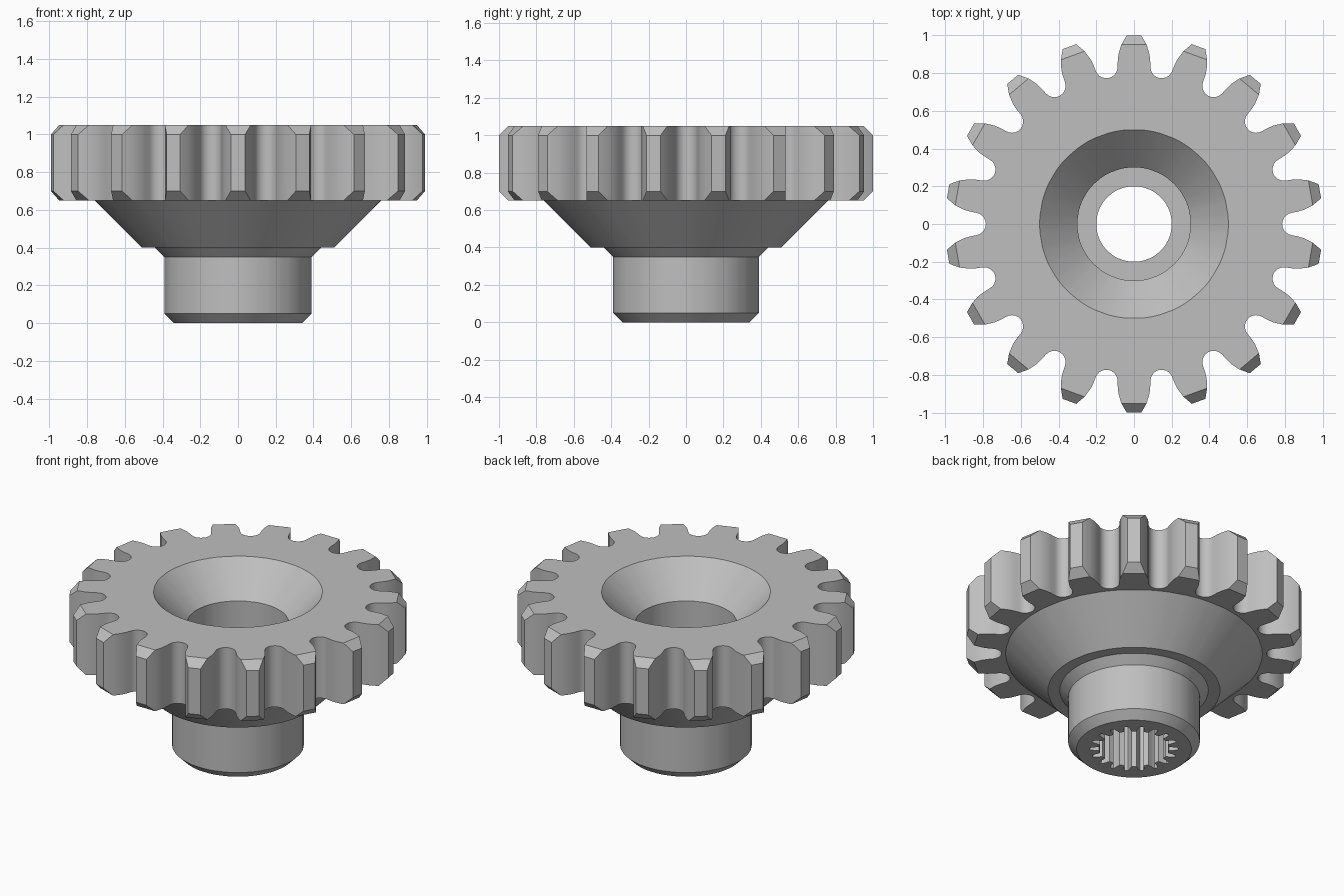
import bpy, bmesh, math

if "Cube" in bpy.data.objects:
    bpy.data.objects.remove(bpy.data.objects["Cube"])

TEETH = 18
PITCH = 2 * math.pi / TEETH

# Half tooth outline (sideways, outward): tip, chamfer edge, flank, then root fillet arc
half = [(0.038, 1.0), (0.067, 0.95), (0.082, 0.90), (0.086, 0.865)]
cx, cy, fillet = 0.845 * math.sin(PITCH / 2), 0.845 * math.cos(PITCH / 2), 0.06
for i in range(6):
    a = math.pi + (math.pi / 2 - PITCH / 2) * i / 5
    half.append((cx + fillet * math.cos(a), cy + fillet * math.sin(a)))
# The last fillet point lies mid-valley, so the mirrored side leaves it out
tooth = [(-x, y) for x, y in reversed(half[:-1])] + half
# Tooth ends are cut back to the chamfer edge
cut = [(math.copysign(half[1][0], x), half[1][1]) if y > 0.95 else (x, y)
       for x, y in tooth]


def gear_ring(points, z):
    """Repeat one tooth outline around the axis."""
    ring = []
    for t in range(TEETH):
        for x, y in points:
            a = math.atan2(x, y) + t * PITCH
            r = math.hypot(x, y)
            ring.append((r * math.sin(a), r * math.cos(a), z))
    return ring


def round_ring(r, z):
    """Circle sharing the angles of the tooth outline."""
    return gear_ring([(r * x / math.hypot(x, y), r * y / math.hypot(x, y))
                      for x, y in cut], z)


def spline_ring(z):
    """Bore outline with small inward teeth."""
    pts = []
    for x, y in cut:
        a = math.atan2(x, y)
        k = min(1, max(0, (abs(math.degrees(a)) - 4.1) / 3.2))
        r = 0.208 + 0.054 * k
        pts.append((r * math.sin(a), r * math.cos(a)))
    return gear_ring(pts, z)


rings = [
    # splined bore and shaft
    spline_ring(0.35), spline_ring(0), round_ring(0.34, 0),
    round_ring(0.39, 0.05), round_ring(0.39, 0.35), round_ring(0.44, 0.40),
    # conical underside
    round_ring(0.51, 0.40), round_ring(0.76, 0.65),
    # chamfered teeth
    gear_ring(cut, 0.65), gear_ring(tooth, 0.70),
    gear_ring(tooth, 1.0), gear_ring(cut, 1.05),
    # countersink, recess and through hole
    round_ring(0.50, 1.05), round_ring(0.30, 0.85),
    round_ring(0.30, 0.45), round_ring(0.20, 0.45), round_ring(0.20, 0.35),
]

# Stitch the rings into one closed body
bm = bmesh.new()
loops = [[bm.verts.new(p) for p in ring] for ring in rings]
n = len(loops[0])
for i, lower in enumerate(loops):
    upper = loops[(i + 1) % len(loops)]
    for j in range(n):
        k = (j + 1) % n
        bm.faces.new((lower[j], lower[k], upper[k], upper[j]))
bmesh.ops.remove_doubles(bm, verts=bm.verts, dist=0.0001)
bmesh.ops.recalc_face_normals(bm, faces=bm.faces)

mesh = bpy.data.meshes.new("gear")
bm.to_mesh(mesh)
bm.free()
gear = bpy.data.objects.new("gear", mesh)
bpy.context.collection.objects.link(gear)

steel = bpy.data.materials.new("grey metal")
steel.diffuse_color = (0.52, 0.52, 0.52, 1)
steel.use_nodes = True
steel.node_tree.nodes["Principled BSDF"].inputs["Base Color"].default_value = steel.diffuse_color
mesh.materials.append(steel)

bpy.context.view_layer.objects.active = gear
gear.select_set(True)
bpy.ops.object.shade_smooth_by_angle(angle=math.radians(28))
